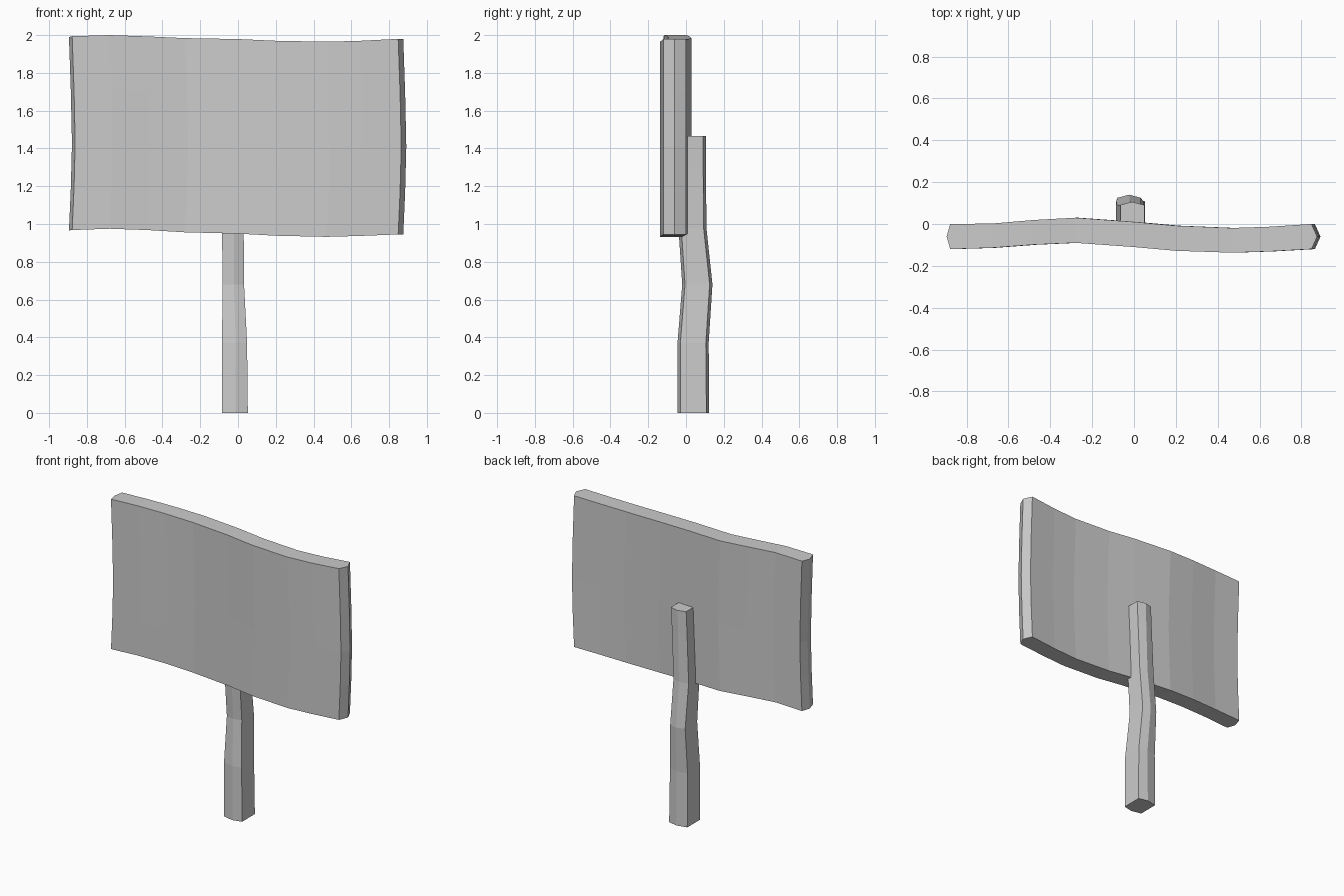
import bpy, bmesh


def loft(name, rings, caps):
    """Skin a list of equal-length point rings into a flat-shaded object."""
    bm = bmesh.new()
    vs = [[bm.verts.new(p) for p in ring] for ring in rings]
    n = len(vs[0])
    for a, b in zip(vs, vs[1:]):
        for i in range(n):
            j = (i + 1) % n
            bm.faces.new((a[i], a[j], b[j], b[i]))
    if caps:
        bm.faces.new(vs[0])
        bm.faces.new(vs[-1])
    bmesh.ops.remove_doubles(bm, verts=bm.verts, dist=0.0005)
    bmesh.ops.recalc_face_normals(bm, faces=bm.faces)
    mesh = bpy.data.meshes.new(name)
    bm.to_mesh(mesh)
    bm.free()
    obj = bpy.data.objects.new(name, mesh)
    bpy.context.collection.objects.link(obj)
    return obj


# Sign board: stations along x as (x, mid y, half thickness, top z, bottom z)
stations = [
    (-0.895, -0.060, 0.000, 1.990, 0.966),
    (-0.878, -0.060, 0.060, 1.994, 0.968),
    (-0.680, -0.056, 0.058, 2.000, 0.975),
    (-0.480, -0.040, 0.059, 1.993, 0.968),
    (-0.280, -0.030, 0.060, 1.984, 0.956),
    (0.000, -0.050, 0.060, 1.979, 0.949),
    (0.200, -0.068, 0.060, 1.970, 0.938),
    (0.470, -0.078, 0.059, 1.965, 0.932),
    (0.650, -0.072, 0.059, 1.970, 0.937),
    (0.848, -0.060, 0.060, 1.980, 0.945),
    (0.875, -0.060, 0.000, 1.980, 0.945),
]
# rows up the board: (height fraction, sideways bow)
rows = [(0, 0), (0.22, 0.010), (0.45, 0.016), (0.72, 0.010), (1, 0)]
rings = []
for x, y, h, top, bot in stations:
    side = lambda yy: [(x + bow, yy, bot + (top - bot) * f) for f, bow in rows]
    rings.append(side(y - h) + side(y + h)[::-1])
loft("sign_board", rings, False)

# Post: crooked six-sided levels as (z, left, ridge x, right, front, back)
levels = [
    (0.00, -0.085, -0.012, 0.052, -0.045, 0.123),
    (0.37, -0.085, -0.012, 0.048, -0.045, 0.120),
    (0.68, -0.081, -0.022, 0.032, -0.020, 0.140),
    (0.98, -0.085, -0.022, 0.030, -0.040, 0.108),
    (1.30, -0.072, -0.014, 0.042, -0.030, 0.106),
    (1.465, -0.065, -0.010, 0.050, -0.020, 0.106),
]
loft("post", [[(l, f + 0.015, z), (m, f, z), (r, f + 0.015, z),
               (r, b - 0.015, z), (m, b, z), (l, b - 0.015, z)]
              for z, l, m, r, f, b in levels], True)
